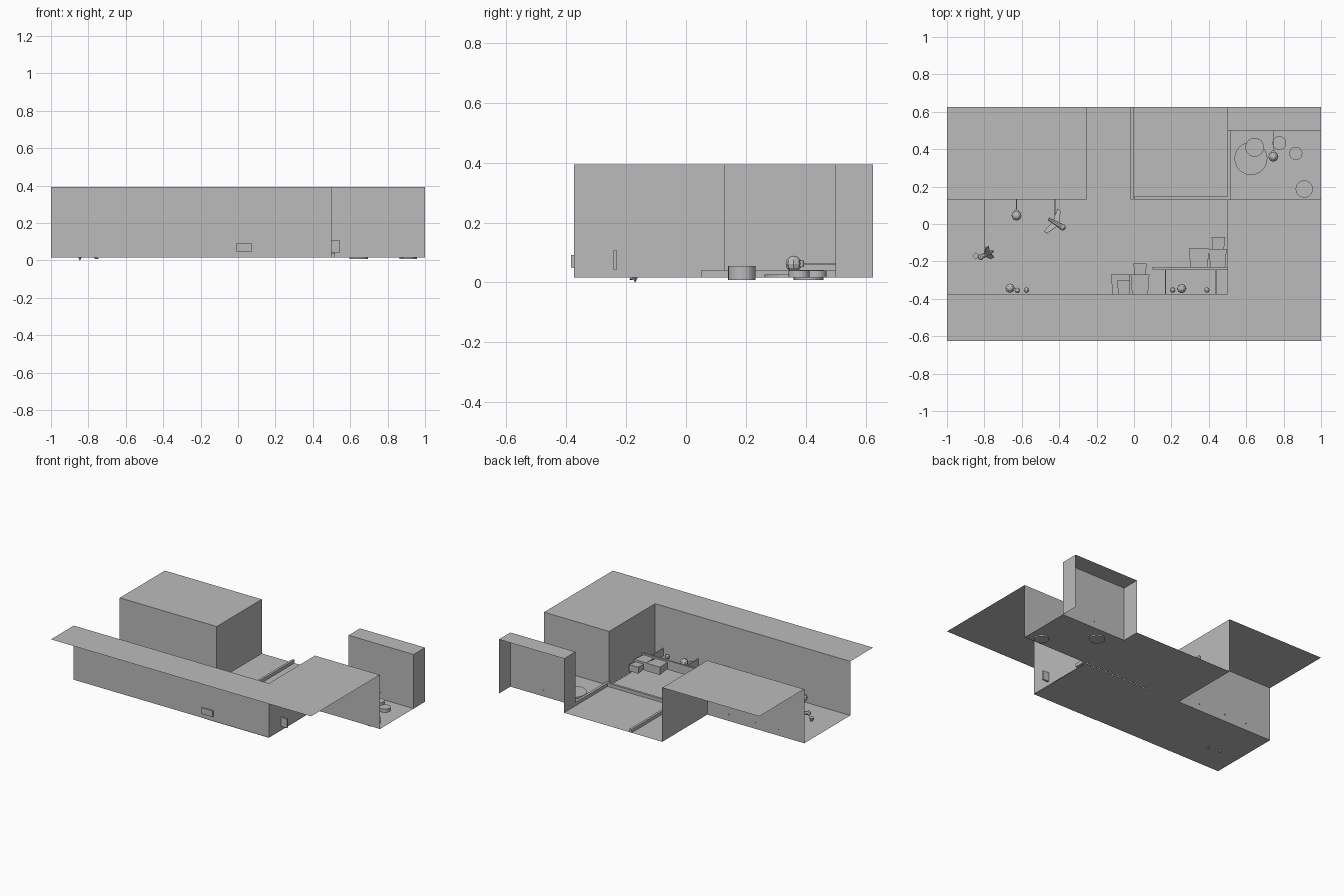
import bpy, bmesh, math
from mathutils import Matrix, Vector

cube = bpy.data.objects.get("Cube")
if cube:
    bpy.data.objects.remove(cube, do_unlink=True)

GREY = (0.5, 0.5, 0.5, 1)
mat = bpy.data.materials.new("plain grey")
mat.use_nodes = True
mat.diffuse_color = GREY
mat.node_tree.nodes["Principled BSDF"].inputs["Base Color"].default_value = GREY

TOP, FLOOR = 0.393, 0.017


def finish(name, bm):
    mesh = bpy.data.meshes.new(name)
    bm.to_mesh(mesh)
    bm.free()
    mesh.materials.append(mat)
    obj = bpy.data.objects.new(name, mesh)
    bpy.context.collection.objects.link(obj)
    return obj


def sheet(name, x0, x1, y0, y1, z):
    bm = bmesh.new()
    bm.faces.new([bm.verts.new((x, y, z)) for x, y in
                  ((x0, y0), (x1, y0), (x1, y1), (x0, y1))])
    return finish(name, bm)


def wall(name, path):
    # vertical ribbon from floor to top along a plan path
    bm = bmesh.new()
    cols = [[bm.verts.new((x, y, z)) for z in (FLOOR, TOP)] for x, y in path]
    for a, b in zip(cols, cols[1:]):
        bm.faces.new((a[0], b[0], b[1], a[1]))
    return finish(name, bm)


def box(name, x0, x1, y0, y1, z0, z1, taper=1.0):
    # taper narrows the -y end
    bm = bmesh.new()
    bmesh.ops.create_cube(bm, size=1)
    for v in bm.verts:
        k = taper if v.co.y < 0 else 1
        v.co = ((x0 + x1) / 2 + v.co.x * k * (x1 - x0),
                (y0 + y1) / 2 + v.co.y * (y1 - y0),
                (z0 + z1) / 2 + v.co.z * k * (z1 - z0))
    return finish(name, bm)


def disc(name, x, y, r, z0, z1):
    bm = bmesh.new()
    bmesh.ops.create_cone(bm, segments=24, radius1=r, radius2=r, depth=z1 - z0,
                          cap_ends=True, matrix=Matrix.Translation((x, y, (z0 + z1) / 2)))
    return finish(name, bm)


def ball(name, x, y, r, z=0.062):
    bm = bmesh.new()
    bmesh.ops.create_uvsphere(bm, u_segments=8, v_segments=6, radius=r,
                              matrix=Matrix.Translation((x, y, z)))
    return finish(name, bm)


def rope(name, x, y0, y1):
    return box(name, x - 0.002, x + 0.002, y0, y1, 0.06, 0.064)


# Back panels of the chambers
sheet("left_floor", -1, 0, -0.375, 0.13, FLOOR)
sheet("lower_middle_floor", 0, 0.5, -0.375, 0.13, FLOOR - 0.002)
sheet("upper_middle_floor", -0.255, 0.5, 0.13, 0.625, FLOOR)
sheet("pit_floor", 0.5, 1, 0.13, 0.5, FLOOR)

# Open shells of the surrounding ground
sheet("front_ground_top", -1, 1, -0.625, -0.375, TOP)
sheet("right_ground_top", 0.5, 1, -0.375, 0.13, TOP)
wall("ground_wall", [(-1, -0.375), (0.5, -0.375), (0.5, 0.13), (1, 0.13)])
sheet("back_block_top", -1, -0.255, 0.13, 0.625, TOP)
wall("back_block_wall", [(-1, 0.13), (-0.255, 0.13), (-0.255, 0.625)])
sheet("corner_block_top", 0.5, 1, 0.5, 0.625, TOP)
wall("corner_block_wall", [(0.5, 0.625), (0.5, 0.5), (1, 0.5), (1, 0.625)])

# Raised dividers
box("upright_divider", -0.02, -0.004, 0.13, 0.625, FLOOR, 0.04)
box("level_divider", 0, 0.5, 0.13, 0.146, FLOOR, 0.04)
box("pit_divider", 0.5, 0.518, 0.05, 0.5, FLOOR, 0.04)

# Round pieces in the pit
for x, y, r, z0, z1 in ((0.625, 0.35, 0.088, FLOOR, 0.026),
                        (0.645, 0.41, 0.05, 0.008, 0.042),
                        (0.91, 0.187, 0.046, 0.008, 0.055),
                        (0.865, 0.378, 0.035, FLOOR, 0.04),
                        (0.777, 0.433, 0.037, FLOOR, 0.04)):
    disc("pit_disc", x, y, r, z0, z1)

# Table with legs
box("table_top", 0.1, 0.545, -0.242, -0.23, 0.043, 0.106)
for x in (0.168, 0.437):
    box("table_leg", x - 0.003, x + 0.003, -0.375, -0.242, 0.05, 0.1)

# Tapered tubs
for x0, x1, y0, y1, z0, z1 in ((-0.123, -0.02, -0.375, -0.27, 0.03, 0.09),
                               (-0.09, -0.02, -0.375, -0.302, 0.06, 0.11),
                               (-0.018, 0.082, -0.385, -0.27, 0.045, 0.095),
                               (-0.003, 0.068, -0.27, -0.212, 0.045, 0.09),
                               (0.293, 0.402, -0.23, -0.132, 0.045, 0.1),
                               (0.4, 0.495, -0.23, -0.135, 0.045, 0.1),
                               (0.415, 0.487, -0.135, -0.07, 0.045, 0.09)):
    box("tub", x0, x1, y0, y1, z0, z1, 0.84)

# Small balls beside the table and on the left
for x, y, r in ((0.255, -0.345, 0.025), (0.207, -0.353, 0.015), (0.39, -0.353, 0.015),
                (-0.663, -0.343, 0.025), (-0.624, -0.355, 0.015), (-0.575, -0.353, 0.015)):
    ball("small_ball", x, y, r)

# Hanging lamps
for x, y, top in ((-0.628, 0.045, 0.137), (0.745, 0.36, 0.505)):
    ball("lamp_bulb", x, y, 0.027)
    disc("lamp_collar", x, y + 0.024, 0.011, 0.051, 0.073)
    rope("lamp_rope", x, y + 0.02, top)


def flyer(name, x, y, turn, roll, size):
    # winged figure: tapered body, head and swept flat blades
    pose = (Matrix.Translation((x, y, 0.062)) @ Matrix.Rotation(turn, 4, "Z")
            @ Matrix.Rotation(roll, 4, "X") @ Matrix.Scale(size, 4))
    bm = bmesh.new()
    bmesh.ops.create_cone(bm, segments=8, radius1=0.2, radius2=0.1, depth=1.1, cap_ends=True,
                          matrix=pose @ Matrix.Rotation(math.pi / 2, 4, "Y"))
    bmesh.ops.create_uvsphere(bm, u_segments=8, v_segments=6, radius=0.22,
                              matrix=pose @ Matrix.Translation((-0.55, 0, 0)))
    for side in (-1, 1):
        blade = bmesh.ops.create_cube(bm, size=1)["verts"]
        for v in blade:
            tip = v.co.y * side > 0
            width = 0.25 if tip else 0.45
            v.co = pose @ Vector((v.co.x * width + (0.25 if tip else 0),
                                  side * (0.9 if tip else 0.1), v.co.z * 0.08))
    bmesh.ops.recalc_face_normals(bm, faces=bm.faces)
    finish(name, bm)


flyer("left_flyer", -0.785, -0.16, 0.45, 1.0, 0.07)
flyer("right_flyer", -0.42, 0.005, 2.6, 0.25, 0.08)
rope("left_flyer_rope", -0.8, -0.15, 0.137)
rope("right_flyer_rope", -0.422, 0.01, 0.137)

# Thin tip below the left flyer
bm = bmesh.new()
bmesh.ops.create_cone(bm, segments=4, radius1=0.001, radius2=0.02, depth=0.04, cap_ends=True,
                      matrix=Matrix.Translation((-0.845, -0.17, 0.02)))
finish("flyer_tip", bm)
